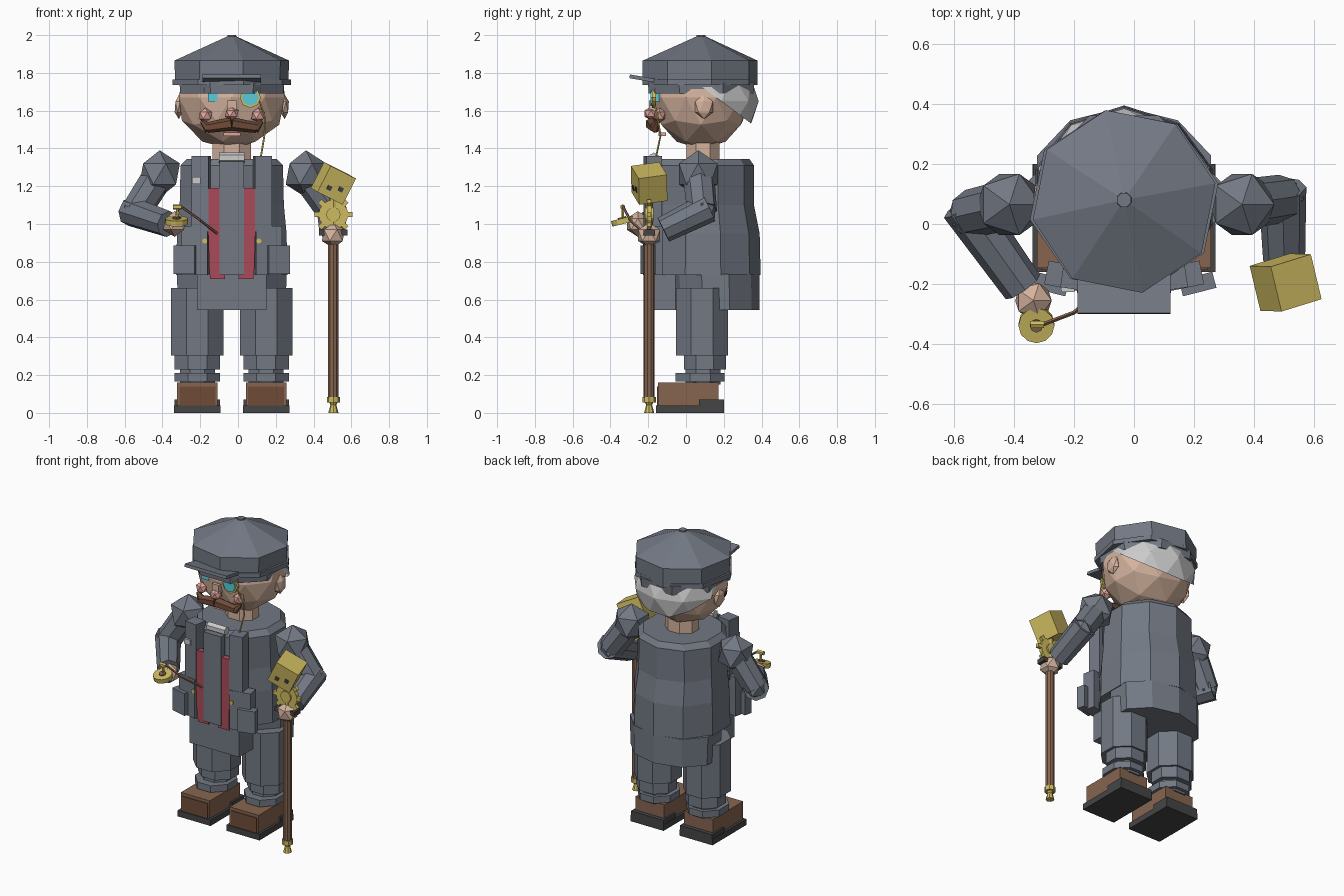
import bpy, bmesh, math
from mathutils import Vector, Matrix, Euler

if "Cube" in bpy.data.objects:
    bpy.data.objects.remove(bpy.data.objects["Cube"])

CX, CY = -0.033, 0.083   # body axis


def mat(name, r, g, b):
    m = bpy.data.materials.new(name)
    m.diffuse_color = (r, g, b, 1)
    m.use_nodes = True
    m.node_tree.nodes["Principled BSDF"].inputs["Base Color"].default_value = m.diffuse_color
    return m


CLOTH = mat("slate_cloth", 0.17, 0.19, 0.23)
DARK = mat("dark_rubber", 0.06, 0.06, 0.06)
SKIN = mat("skin", 0.66, 0.45, 0.34)
PINK = mat("pink", 0.75, 0.38, 0.33)
HAIR = mat("grey_hair", 0.55, 0.56, 0.57)
GOLD = mat("brass", 0.62, 0.5, 0.12)
BROWN = mat("brown_leather", 0.24, 0.13, 0.08)
TACHE = mat("moustache_brown", 0.16, 0.07, 0.04)
RED = mat("red_lining", 0.4, 0.07, 0.1)
CYAN = mat("cyan_glass", 0.1, 0.6, 0.7)


def finish(name, bm, m):
    bmesh.ops.recalc_face_normals(bm, faces=bm.faces)
    me = bpy.data.meshes.new(name)
    bm.to_mesh(me)
    bm.free()
    ob = bpy.data.objects.new(name, me)
    me.materials.append(m)
    bpy.context.collection.objects.link(ob)
    return ob


def loft(name, rings, n, m, rot=0.5):
    """Stack of n-sided rings, each (cx, cy, z, rx, ry)."""
    bm = bmesh.new()
    loops = []
    for cx, cy, z, rx, ry in rings:
        loops.append([bm.verts.new((cx + rx * math.cos(2 * math.pi * (i + rot) / n),
                                    cy + ry * math.sin(2 * math.pi * (i + rot) / n), z)) for i in range(n)])
    for a, b in zip(loops, loops[1:]):
        for i in range(n):
            bm.faces.new((a[i], a[(i + 1) % n], b[(i + 1) % n], b[i]))
    bm.faces.new(loops[0])
    bm.faces.new(loops[-1])
    return finish(name, bm, m)


def box(name, c, s, m, rot=(0, 0, 0)):
    bm = bmesh.new()
    mx = Matrix.Translation(c) @ Euler(rot).to_matrix().to_4x4() @ Matrix.Diagonal((*s, 1))
    bmesh.ops.create_cube(bm, size=1, matrix=mx)
    return finish(name, bm, m)


def ico(name, c, r, m, sub=1, cut=None):
    bm = bmesh.new()
    bmesh.ops.create_icosphere(bm, subdivisions=sub, radius=1,
                               matrix=Matrix.Translation(c) @ Matrix.Diagonal((*r, 1)))
    if cut:
        bmesh.ops.bisect_plane(bm, geom=bm.verts[:] + bm.edges[:] + bm.faces[:],
                               plane_co=cut[0], plane_no=cut[1], clear_inner=True)
    return finish(name, bm, m)


def rod(name, a, b, r1, r2, m, n=8):
    a, b = Vector(a), Vector(b)
    q = (b - a).to_track_quat('Z', 'Y').to_matrix().to_4x4()
    bm = bmesh.new()
    bmesh.ops.create_cone(bm, cap_ends=True, segments=n, radius1=r1, radius2=r2, depth=(b - a).length,
                          matrix=Matrix.Translation((a + b) / 2) @ q)
    return finish(name, bm, m)


def chain(name, pts, r, m):
    for a, b in zip(pts, pts[1:]):
        rod(name, a, b, r, r, m, 5)


# Shoes, trousers, cuffs
for s, side in ((-1, "left"), (1, "right")):
    x = CX + s * 0.182
    box(side + "_sole", (x, 0.02, 0.02), (0.245, 0.36, 0.04), DARK)
    box(side + "_heel", (x, 0.135, 0.04), (0.24, 0.13, 0.06), DARK)
    box(side + "_shoe", (x, 0.013, 0.1), (0.215, 0.32, 0.12), BROWN)
    box(side + "_toe_cap", (x, -0.147, 0.09), (0.19, 0.012, 0.1), TACHE)
    loft(side + "_trouser_cuff", [(x, 0.075, 0.165, 0.13, 0.14), (x, 0.075, 0.21, 0.13, 0.14)], 8, CLOTH)
    loft(side + "_ankle", [(x, 0.09, 0.15, 0.1, 0.1), (x, 0.09, 0.25, 0.1, 0.1)], 8, CLOTH)
    loft(side + "_shin", [(x, 0.1, 0.23, 0.13, 0.12), (x, 0.1, 0.33, 0.13, 0.12)], 8, CLOTH)
    loft(side + "_trouser_leg", [(x, 0.085, 0.305, 0.15, 0.15), (x, 0.085, 0.66, 0.15, 0.15)], 8, CLOTH)

# Coat body and skirt
loft("coat_skirt", [(CX, 0.16, 0.545, 0.3, 0.23), (CX, 0.155, 0.735, 0.305, 0.235)], 10, CLOTH)
loft("coat_body", [(CX, 0.09, 0.73, 0.31, 0.305), (CX, 0.09, 0.95, 0.305, 0.3),
                   (CX, 0.085, 1.1, 0.29, 0.275), (CX, 0.085, 1.31, 0.285, 0.275),
                   (CX, 0.085, 1.345, 0.25, 0.25)], 10, CLOTH)
# Waistcoat, lining, lapels, pockets
box("waistcoat_panel", (CX, -0.205, 1.03), (0.13, 0.04, 0.6), CLOTH)
box("coat_front_centre", (CX, -0.13, 0.64), (0.37, 0.15, 0.19), CLOTH)
for s, side in ((-1, "left"), (1, "right")):
    box(side + "_lining", (CX + s * 0.09, -0.2, 0.96), (0.07, 0.04, 0.46), RED, (0, s * 0.03, 0))
    box(side + "_lining_hem", (CX + s * 0.075, -0.19, 0.72), (0.08, 0.05, 0.02), RED)
    box(side + "_lapel", (CX + s * 0.162, -0.175, 1.16), (0.09, 0.085, 0.4), CLOTH, (0, 0, s * 0.15))
    box(side + "_coat_front", (CX + s * 0.19, -0.175, 0.86), (0.14, 0.08, 0.26), CLOTH, (0, 0, s * 0.2))
    box(side + "_pocket", (CX + s * 0.245, -0.2, 0.81), (0.115, 0.055, 0.15), CLOTH, (0, 0, s * 0.25))
    rod(side + "_button", (CX + s * 0.143, -0.2, 0.91), (CX + s * 0.143, -0.23, 0.91), 0.014, 0.014, GOLD)
box("pocket_square", (-0.22, -0.217, 1.23), (0.045, 0.02, 0.035), HAIR)
rod("collar_knot", (-0.1, -0.17, 1.35), (0.035, -0.17, 1.35), 0.028, 0.028, HAIR, 6)

# Neck, head, hair, ears
loft("neck", [(CX, 0.09, 1.32, 0.11, 0.095), (CX, 0.09, 1.44, 0.11, 0.095)], 8, SKIN)
ico("head", (CX, 0.08, 1.67), (0.295, 0.26, 0.275), SKIN, 2)
ico("hair", (CX, 0.1, 1.65), (0.3, 0.285, 0.28), HAIR, 2, ((0, 0.24, 1.61), (0, 0.6, 0.8)))
for s, side in ((-1, "left"), (1, "right")):
    ico(side + "_ear", (CX + s * 0.28, 0.095, 1.62), (0.025, 0.055, 0.065), SKIN)
    ico(side + "_cheek", (CX + s * 0.14, -0.14, 1.575), (0.04, 0.035, 0.04), PINK)
    rod(side + "_moustache", (CX, -0.18, 1.53), (CX + s * 0.13, -0.165, 1.51), 0.036, 0.028, TACHE, 6)
    rod(side + "_moustache_tip", (CX + s * 0.12, -0.165, 1.505), (CX + s * 0.16, -0.15, 1.545), 0.03, 0.01, TACHE, 6)
    box(side + "_eye", (CX + s * 0.1, -0.15, 1.67), (0.05, 0.02, 0.045), CYAN)
    box(side + "_eyebrow", (CX + s * 0.1, -0.15, 1.71), (0.1, 0.03, 0.025), HAIR)
box("nose_bridge", (CX, -0.165, 1.625), (0.05, 0.06, 0.06), SKIN)
ico("nose", (CX, -0.185, 1.585), (0.04, 0.04, 0.037), PINK)
box("lower_lip", (CX, -0.125, 1.475), (0.09, 0.04, 0.02), PINK)

# Monocle with chain
rod("monocle_rim", (0.065, -0.16, 1.67), (0.065, -0.18, 1.67), 0.056, 0.056, GOLD)
rod("monocle_glass", (0.065, -0.165, 1.67), (0.065, -0.187, 1.67), 0.044, 0.044, CYAN)
chain("monocle_chain", [(0.115, -0.17, 1.65), (0.145, -0.15, 1.56), (0.14, -0.135, 1.47), (0.12, -0.16, 1.35)],
      0.005, GOLD)

# Flat cap
loft("cap_band", [(CX, 0.08, 1.69, 0.295, 0.3), (CX, 0.08, 1.75, 0.3, 0.305)], 8, CLOTH)
loft("cap_rim", [(CX, 0.075, 1.735, 0.32, 0.31), (CX, 0.075, 1.765, 0.32, 0.31)], 8, CLOTH, 0.25)
loft("cap_crown", [(CX, 0.075, 1.755, 0.305, 0.31), (CX, 0.075, 1.865, 0.31, 0.31),
                   (CX, 0.08, 1.995, 0.02, 0.02)], 8, CLOTH, 0.25)
loft("cap_button", [(CX, 0.08, 1.985, 0.027, 0.027), (CX, 0.08, 2.0, 0.025, 0.025)], 8, CLOTH)
box("cap_visor", (CX, -0.2, 1.765), (0.31, 0.2, 0.02), CLOTH, (-0.17, 0, 0))

# Arms and hands
arms = {"left": ((-0.415, 0.065, 1.265), (-0.545, 0.035, 1.06), (-0.37, -0.21, 1.0), (-0.335, -0.255, 1.0)),
        "right": ((0.36, 0.065, 1.265), (0.495, 0.085, 1.07), (0.5, -0.12, 0.97), (0.505, -0.195, 0.94))}
for side, (sh, el, wr, hd) in arms.items():
    d = (Vector(wr) - Vector(el)).normalized() * 0.04
    ico(side + "_shoulder", sh, (0.12, 0.12, 0.125), CLOTH)
    rod(side + "_upper_arm", sh, el, 0.085, 0.08, CLOTH)
    ico(side + "_elbow", el, (0.08, 0.08, 0.08), CLOTH)
    rod(side + "_forearm", Vector(el) - d, wr, 0.08, 0.07, CLOTH)
    ico(side + "_hand", hd, (0.068, 0.068, 0.068), SKIN)

# Pocket watch with chain
W = Vector((-0.325, -0.335, 1.015))
up = Vector((0, -0.25, 1)).normalized()
rod("watch_case", W - up * 0.015, W + up * 0.015, 0.06, 0.06, GOLD, 12)
rod("watch_dial", W, W + up * 0.022, 0.022, 0.022, BROWN, 8)
rod("watch_stem", W, W + Vector((0.005, 0, 0.075)), 0.008, 0.008, GOLD, 6)
rod("watch_crown", W + Vector((-0.02, 0, 0.075)), W + Vector((0.025, -0.0, 0.075)), 0.014, 0.014, GOLD, 6)
chain("watch_chain", [W + Vector((0.02, 0, 0.08)), (-0.2, -0.295, 1.02), (-0.11, -0.22, 0.95)], 0.007, BROWN)

# Cane with ferrule, gear and cube head
KX, KY = 0.505, -0.195
rod("cane_shaft", (KX, KY, 0.08), (KX, KY, 0.96), 0.029, 0.029, BROWN, 10)
rod("cane_ferrule", (KX, KY, 0.055), (KX, KY, 0.085), 0.035, 0.035, GOLD)
rod("cane_tip_upper", (KX, KY, 0.06), (KX, KY, 0.035), 0.024, 0.012, GOLD)
rod("cane_tip", (KX, KY, 0), (KX, KY, 0.055), 0.027, 0.012, GOLD)
box("cane_collar", (KX, KY, 0.955), (0.15, 0.06, 0.03), DARK)
rod("cane_stem", (KX, KY, 0.95), (KX, KY, 1.16), 0.02, 0.02, GOLD)
rod("gear_wheel", (KX, KY - 0.012, 1.05), (KX, KY + 0.012, 1.05), 0.078, 0.078, GOLD, 16)
rod("gear_hub", (KX, KY - 0.022, 1.05), (KX, KY + 0.022, 1.05), 0.038, 0.038, GOLD, 12)
for i in range(8):
    a = i * math.pi / 4
    box("gear_tooth", (KX + 0.085 * math.cos(a), KY, 1.05 + 0.085 * math.sin(a)), (0.032, 0.022, 0.026),
        GOLD, (0, -a, 0))
tilt = Euler((0.15, 0.45, 0.3))
K = Vector((KX, KY, 1.215))
box("cane_cube", K, (0.155, 0.155, 0.155), GOLD, tilt)
for u, v in ((-0.03, -0.03), (0.03, -0.01)):
    p = K + tilt.to_matrix() @ Vector((u, -0.077, v))
    box("cube_hole", p, (0.025, 0.01, 0.025), DARK, tilt)
